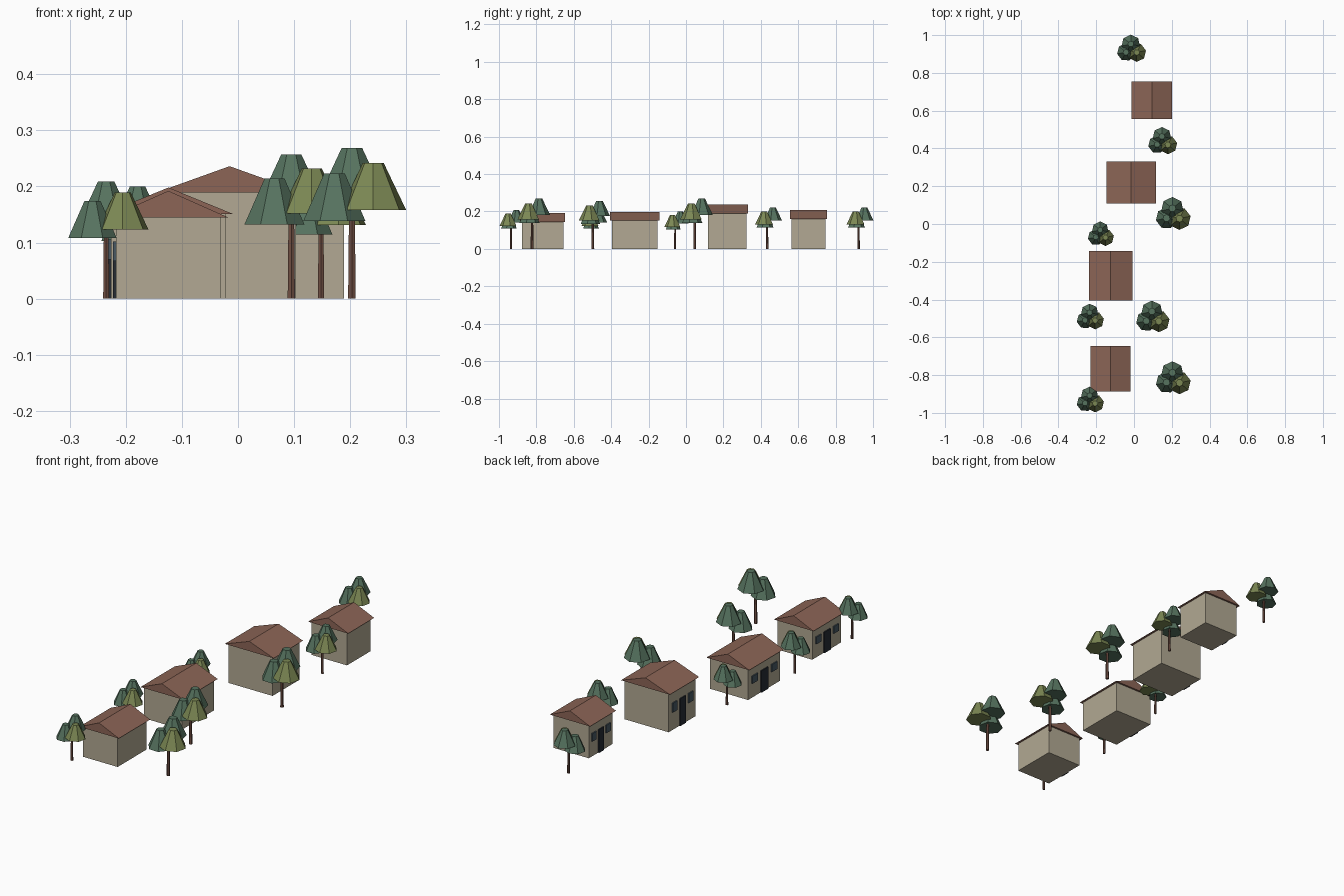
import bpy
import bmesh
import math
from mathutils import Matrix, Vector

cube = bpy.data.objects.get("Cube")
if cube:
    bpy.data.objects.remove(cube, do_unlink=True)


def material(name, srgb):
    """Flat colour given as 0-255 display values, stored as linear."""
    linear = [((c / 255 + 0.055) / 1.055) ** 2.4 for c in srgb]
    mat = bpy.data.materials.new(name)
    mat.use_nodes = True
    mat.diffuse_color = (*linear, 1)
    shader = mat.node_tree.nodes["Principled BSDF"]
    shader.inputs["Base Color"].default_value = (*linear, 1)
    shader.inputs["Roughness"].default_value = 0.9
    return mat


WALL = material("beige wall", (178, 169, 147))
ROOF = material("brown roof", (140, 101, 86))
DOOR = material("dark door", (38, 44, 52))
GLASS = material("window glass", (72, 88, 98))
BARK = material("bark", (114, 80, 68))
GREEN = material("pine green", (86, 115, 95))
OLIVE = material("olive green", (124, 136, 84))


def finish(name, bm, mat):
    bmesh.ops.recalc_face_normals(bm, faces=bm.faces)
    mesh = bpy.data.meshes.new(name)
    bm.to_mesh(mesh)
    bm.free()
    mesh.materials.append(mat)
    obj = bpy.data.objects.new(name, mesh)
    bpy.context.collection.objects.link(obj)
    return obj


def box(name, centre, size, mat):
    bm = bmesh.new()
    bmesh.ops.create_cube(bm, size=1, matrix=Matrix.Translation(centre) @ Matrix.Diagonal((*size, 1)))
    return finish(name, bm, mat)


def frustum(name, base, r_low, r_high, height, sides, mat, turn=0):
    bm = bmesh.new()
    place = Matrix.Translation(Vector(base) + Vector((0, 0, height / 2))) @ Matrix.Rotation(turn, 4, "Z")
    bmesh.ops.create_cone(bm, cap_ends=True, segments=sides, radius1=r_low, radius2=r_high,
                          depth=height, matrix=place)
    return finish(name, bm, mat)


def gable_roof(name, x, y, width, length, eave, ridge):
    """Triangular prism with its ridge along y."""
    bm = bmesh.new()
    profile = [(x - width / 2, eave), (x + width / 2, eave), (x, ridge)]
    tri = bm.faces.new([bm.verts.new((px, y - length / 2, pz)) for px, pz in profile])
    new = bmesh.ops.extrude_face_region(bm, geom=[tri])["geom"]
    bmesh.ops.translate(bm, vec=(0, length, 0), verts=[v for v in new if isinstance(v, bmesh.types.BMVert)])
    return finish(name, bm, ROOF)


def house(label, x, y, width, length, eave, ridge):
    """Walls, roof, and a door with two windows on the -x side."""
    box(label + "_walls", (x, y, eave / 2), (width, length, eave), WALL)
    gable_roof(label + "_roof", x, y, width + 0.025, length + 0.018, eave, ridge)
    side = x - width / 2 - 0.002
    door_h = eave * 0.7
    box(label + "_door", (side, y, door_h / 2), (0.007, length * 0.21, door_h), DOOR)
    for tag, sign in (("north", 1), ("south", -1)):
        box(f"{label}_{tag}_window", (side, y + sign * length * 0.3, eave * 0.58),
            (0.007, length * 0.17, eave * 0.24), GLASS)


def tree(label, x, y, s):
    """Tapered trunk under three overlapping foliage frustums."""
    frustum(label + "_trunk", (x, y, 0), 0.0078 * s, 0.0055 * s, 0.2 * s, 6, BARK)
    crowns = [
        ("tall_foliage", 0.0, 0.036, 0.182, 0.268, 0.060, GREEN),
        ("right_foliage", 0.038, -0.018, 0.158, 0.242, 0.060, OLIVE),
        ("left_foliage", -0.031, -0.016, 0.138, 0.223, 0.057, GREEN),
    ]
    for i, (part, dx, dy, low, high, radius, mat) in enumerate(crowns):
        frustum(f"{label}_{part}", (x + dx * s, y + dy * s, low * s), radius * s, 0.019 * s,
                (high - low) * s, 7, mat, math.radians(25 * i))


# Row of houses: centre x, y, wall width, wall length, eave, ridge
house("first_house", -0.124, -0.767, 0.187, 0.222, 0.145, 0.192)
house("second_house", -0.124, -0.274, 0.205, 0.245, 0.151, 0.198)
house("third_house", -0.015, 0.22, 0.237, 0.206, 0.189, 0.236)
house("fourth_house", 0.094, 0.655, 0.19, 0.181, 0.161, 0.208)

# Trees: x, y, scale
trees = [(0.203, -0.823, 1.0), (0.203, 0.047, 1.0), (-0.017, 0.923, 0.83), (0.148, 0.434, 0.83),
         (-0.179, -0.058, 0.745), (-0.235, -0.497, 0.78), (0.095, -0.498, 0.96), (-0.235, -0.936, 0.78)]
for number, spec in enumerate(trees, 1):
    tree(f"tree_{number}", *spec)
